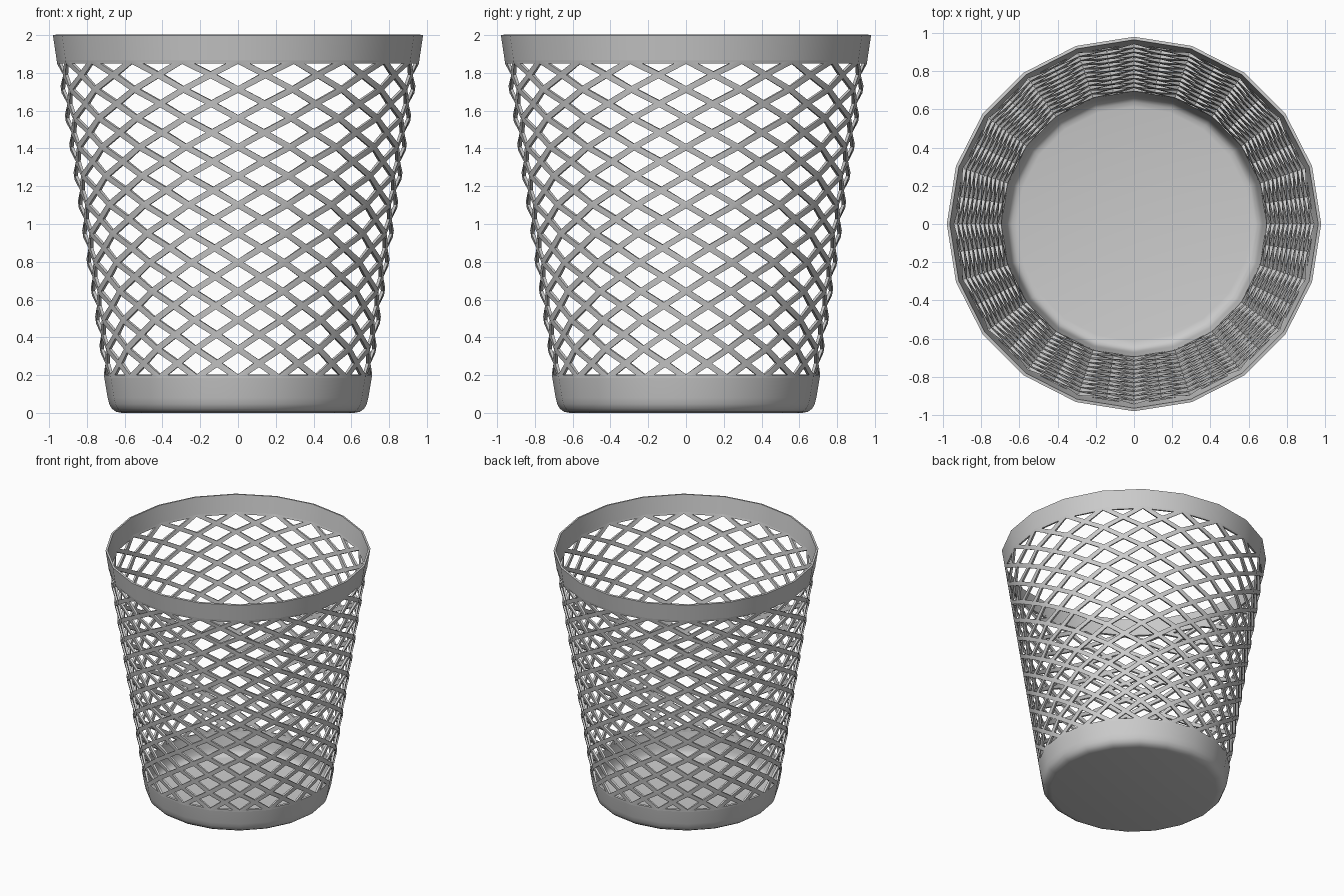
import bpy, bmesh, math

if "Cube" in bpy.data.objects:
    bpy.data.objects.remove(bpy.data.objects["Cube"])

SIDES = 20
ROWS = 11
Z_LOW, Z_HIGH = 0.185, 1.865    # lattice limits
STRAND = 0.016                  # half width of a strand
WALL = 0.016                    # wall thickness


def radius(z):
    return 0.98 - 0.15 * (2.0 - z)


def point(step, z, r):
    a = 2 * math.pi * step / SIDES
    return (r * math.cos(a), r * math.sin(a), z)


def finish(name, bm):
    """Turn a bmesh with outward normals into a thin-walled object."""
    mesh = bpy.data.meshes.new(name)
    bm.to_mesh(mesh)
    bm.free()
    ob = bpy.data.objects.new(name, mesh)
    bpy.context.collection.objects.link(ob)
    bpy.ops.object.select_all(action='DESELECT')
    ob.select_set(True)
    bpy.context.view_layer.objects.active = ob
    mod = ob.modifiers.new("wall", 'SOLIDIFY')
    mod.thickness = WALL
    mod.offset = -1
    bpy.ops.object.modifier_apply(modifier=mod.name)
    bpy.ops.object.shade_smooth_by_angle(angle=math.radians(30))
    return ob


def band(name, profile, floor=False):
    """Faceted ring swept from (radius, z) points listed bottom to top."""
    bm = bmesh.new()
    rings = [[bm.verts.new(point(i, z, r)) for i in range(SIDES)] for r, z in profile]
    for lo, hi in zip(rings, rings[1:]):
        for i in range(SIDES):
            k = (i + 1) % SIDES
            bm.faces.new((lo[i], lo[k], hi[k], hi[i]))
    if floor:
        bm.faces.new(rings[0][::-1])
    return finish(name, bm)


# Solid rim and rounded base
band("rim", [(radius(Z_HIGH), Z_HIGH), (radius(2.0), 2.0)])
band("base", [(0.615, 0.0), (0.645, 0.006), (0.668, 0.022), (0.682, 0.047),
              (0.690, 0.08), (radius(Z_LOW), Z_LOW)], floor=True)

# Diamond lattice: nodes on the corners and in the middle of each wall panel
bm = bmesh.new()
dz = (Z_HIGH - Z_LOW) / ROWS
flat = math.cos(math.pi / SIDES)
corner, middle = [], []
for j in range(ROWS + 1):
    z = Z_LOW + j * dz
    corner.append([bm.verts.new(point(i, z, radius(z))) for i in range(SIDES)])
    if j < ROWS:
        zm = z + dz / 2
        middle.append([bm.verts.new(point(i + 0.5, zm, radius(zm) * flat))
                       for i in range(SIDES)])
openings = []
for i in range(SIDES):
    k = (i + 1) % SIDES
    for j in range(ROWS):
        openings.append(bm.faces.new((corner[j][i], middle[j][i],
                                      corner[j + 1][i], middle[j][i - 1])))
        if j:
            openings.append(bm.faces.new((middle[j - 1][i], corner[j][k],
                                          middle[j][i], corner[j][i])))
    # half diamonds against the base and the rim
    openings.append(bm.faces.new((corner[0][i], corner[0][k], middle[0][i])))
    openings.append(bm.faces.new((middle[-1][i], corner[-1][k], corner[-1][i])))
bm.normal_update()
bmesh.ops.inset_individual(bm, faces=openings, thickness=STRAND, use_even_offset=True)
bmesh.ops.delete(bm, geom=openings, context='FACES')
finish("lattice_wall", bm)
